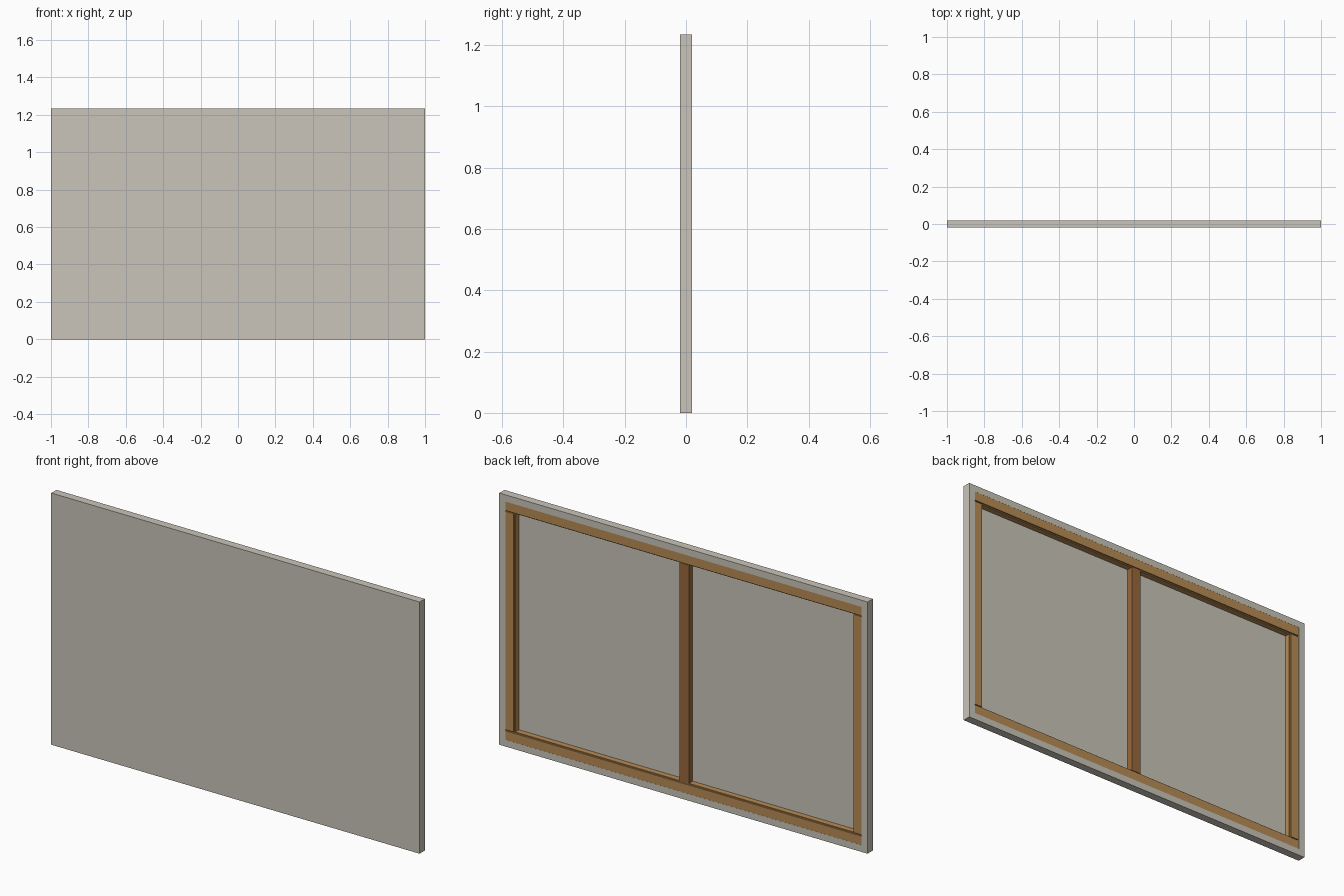
import bpy, bmesh

if "Cube" in bpy.data.objects:
    bpy.data.objects.remove(bpy.data.objects["Cube"])

W, H, T = 2.0, 1.235, 0.04      # overall width, height, depth
BORDER = 0.033                  # canvas folded onto the back
INNER = 0.077                   # outer edge to inner edge of the bars
FLOOR = -0.015                  # inner side of the stretched canvas


def material(name, rgb):
    m = bpy.data.materials.new(name)
    m.diffuse_color = (*rgb, 1)
    m.use_nodes = True
    m.node_tree.nodes["Principled BSDF"].inputs["Base Color"].default_value = m.diffuse_color
    return m


canvas_mat = material("canvas", (0.59, 0.56, 0.49))
wood_mat = material("light_wood", (0.48, 0.26, 0.09))
brace_mat = material("dark_wood", (0.32, 0.14, 0.045))


def box(name, x0, x1, y0, y1, z0, z1, mat):
    bm = bmesh.new()
    bmesh.ops.create_cube(bm, size=1)
    for v in bm.verts:
        v.co.x = x1 if v.co.x > 0 else x0
        v.co.y = y1 if v.co.y > 0 else y0
        v.co.z = z1 if v.co.z > 0 else z0
    return finish(name, bm, mat)


def finish(name, bm, mat):
    me = bpy.data.meshes.new(name)
    bm.to_mesh(me)
    bm.free()
    me.materials.append(mat)
    ob = bpy.data.objects.new(name, me)
    bpy.context.collection.objects.link(ob)
    return ob


# Canvas: a box whose back is inset and pushed in to leave the folded border
bm = bmesh.new()
bmesh.ops.create_cube(bm, size=1)
for v in bm.verts:
    v.co = (v.co.x * W, v.co.y * T, (v.co.z + 0.5) * H)
bm.normal_update()
back = max(bm.faces, key=lambda f: f.normal.y)
bmesh.ops.inset_region(bm, faces=[back], thickness=BORDER, use_even_offset=True)
recess = bmesh.ops.extrude_discrete_faces(bm, faces=[back])["faces"][0]
for v in recess.verts:
    v.co.y = FLOOR
finish("canvas", bm, canvas_mat)

# Top and bottom rails, each with a small set-back lip on the inner edge
X = W / 2 - BORDER
LIP = 0.005
box("bottom_rail", -X, X, FLOOR, 0.0195, BORDER, INNER, wood_mat)
box("bottom_rail_lip", -X, X, FLOOR, 0.013, INNER, INNER + LIP, wood_mat)
box("top_rail", -X, X, FLOOR, 0.0195, H - INNER, H - BORDER, wood_mat)
box("top_rail_lip", -X, X, FLOOR, 0.013, H - INNER - LIP, H - INNER, wood_mat)

# Side stiles between the rails, with matching lips
z0, z1 = INNER + LIP, H - INNER - LIP
xi = W / 2 - INNER
for side, s in (("left", -1), ("right", 1)):
    a, b = sorted((s * X, s * xi))
    box(side + "_stile", a, b, FLOOR, 0.018, z0, z1, wood_mat)
    a, b = sorted((s * xi, s * (xi - LIP)))
    box(side + "_stile_lip", a, b, FLOOR, 0.010, z0, z1, wood_mat)

# Centre brace
box("centre_brace", -0.026, 0.026, FLOOR, 0.015, z0, z1, brace_mat)
